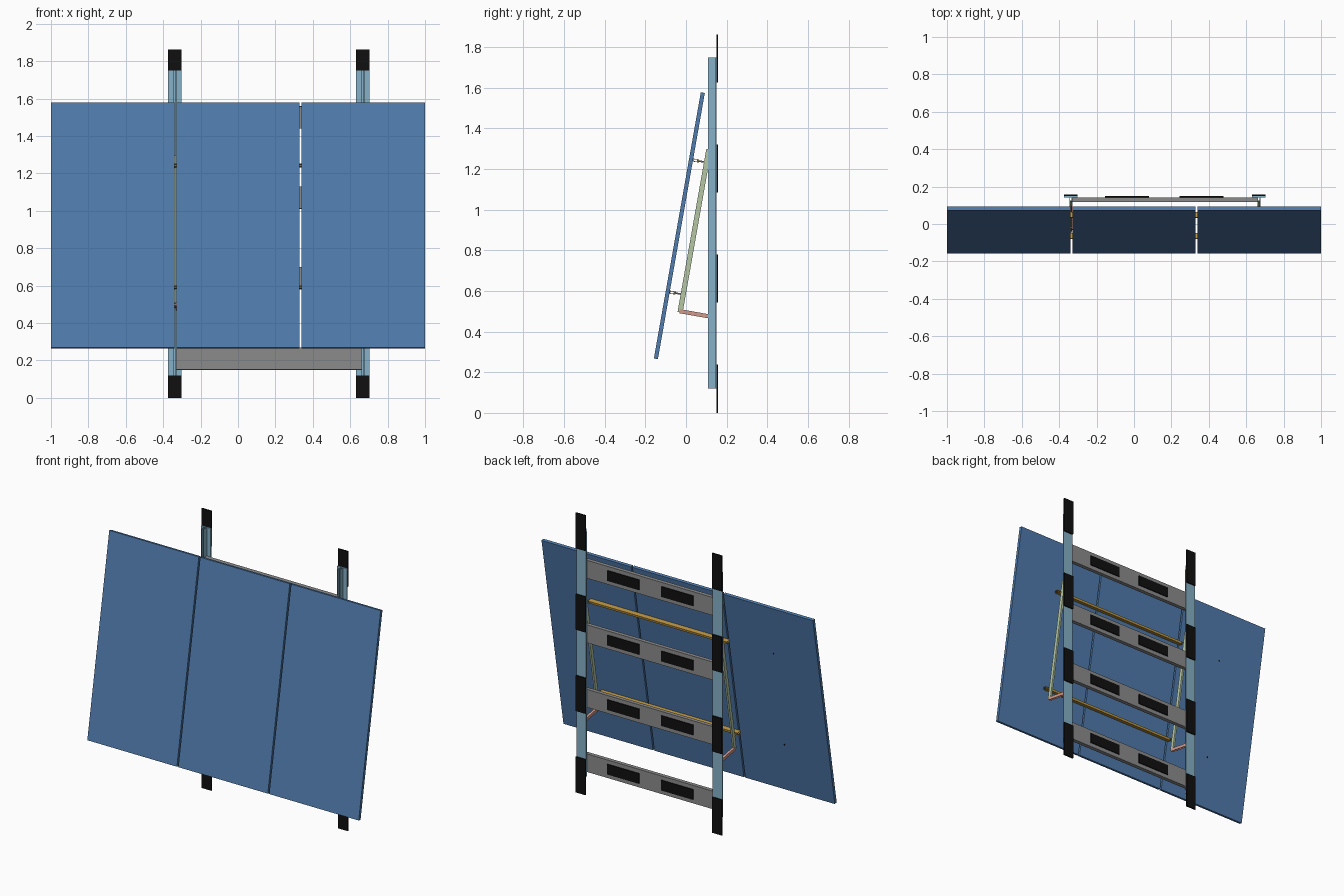
import bpy, bmesh, math
from mathutils import Vector

if "Cube" in bpy.data.objects:
    bpy.data.objects.remove(bpy.data.objects["Cube"])


def material(name, r, g, b):
    m = bpy.data.materials.new(name)
    m.diffuse_color = (r, g, b, 1)
    m.use_nodes = True
    m.node_tree.nodes["Principled BSDF"].inputs["Base Color"].default_value = m.diffuse_color
    return m


BLUE = material("panel_blue", 0.08, 0.20, 0.42)
PALE = material("rail_blue", 0.24, 0.44, 0.57)
GREEN = material("leg_green", 0.46, 0.57, 0.37)
RED = material("strut_red", 0.65, 0.32, 0.26)
GOLD = material("bar_gold", 0.50, 0.30, 0.05)
BLACK = material("pad_black", 0.005, 0.005, 0.005)
GREY = material("beam_grey", 0.26, 0.26, 0.26)

X, Y, Z = Vector((1, 0, 0)), Vector((0, 1, 0)), Vector((0, 0, 1))
TILT = math.radians(10)
UP = Vector((0, math.sin(TILT), math.cos(TILT)))      # along the panel
BACK = Vector((0, math.cos(TILT), -math.sin(TILT)))   # away from the panel
BASE = Vector((0, -0.158, 0.268))                     # lower front panel edge


def prism(name, profile, origin, u, v, path, mat):
    """Sweep a 2D profile (in axes u, v) along the vector path."""
    bm = bmesh.new()
    face = bm.faces.new([bm.verts.new(origin + u * a + v * b) for a, b in profile])
    out = bmesh.ops.extrude_face_region(bm, geom=[face])["geom"]
    bmesh.ops.translate(bm, vec=path, verts=[g for g in out if isinstance(g, bmesh.types.BMVert)])
    bmesh.ops.recalc_face_normals(bm, faces=bm.faces)
    mesh = bpy.data.meshes.new(name)
    bm.to_mesh(mesh)
    bm.free()
    mesh.materials.append(mat)
    ob = bpy.data.objects.new(name, mesh)
    bpy.context.collection.objects.link(ob)
    return ob


def rect(a0, a1, b0, b1):
    return [(a0, b0), (a1, b0), (a1, b1), (a0, b1)]


def channel(w, h, t):
    """U section, web at v = h, flanges reaching down to v = 0."""
    k = w / 2
    return [(-k, 0), (-k, h), (k, h), (k, 0), (k - t, 0), (k - t, h - t), (t - k, h - t), (t - k, 0)]


def circle(r, n=12):
    return [(r * math.cos(i * math.tau / n), r * math.sin(i * math.tau / n)) for i in range(n)]


RAIL_X = (-0.338, 0.667)
BAR_T = (0.335, 0.995)

# Three tilted panels with small gaps
for i in (-1, 0, 1):
    prism("panel", rect(0, 0.02, 0, 1.33), BASE + X * (0.67 * i - 0.33), BACK, UP, X * 0.66, BLUE)
    # Fastener heads on the panel backs
    for t in BAR_T:
        prism("panel_fastener", circle(0.004), BASE + X * 0.67 * i + UP * t + BACK * 0.02,
              X, UP, BACK * 0.003, BLACK)

# Vertical rails: back flange with a pair of forward webs
rail = [(-0.036, 0.15), (0.036, 0.15), (0.036, 0.143), (0.008, 0.143), (0.008, 0.108), (0.005, 0.108),
        (0.005, 0.143), (-0.005, 0.143), (-0.005, 0.108), (-0.008, 0.108), (-0.008, 0.143), (-0.036, 0.143)]
for x in RAIL_X:
    prism("vertical_rail", rail, Vector((x, 0, 0.12)), X, Y, Z * 1.63, PALE)
    # Adhesive pads behind each rail
    for i in range(4):
        prism("rail_pad", rect(-0.036, 0.036, 0.15, 0.158), Vector((x, 0, 0.542 * i)),
              X, Y, Z * 0.237, BLACK)
    # Tilted leg and the foot strut holding it off the rail
    prism("tilted_leg", channel(0.012, 0.025, 0.003), BASE + X * x + BACK * 0.075 + UP * 0.246,
          X, BACK, UP * 0.815, GREEN)
    prism("foot_strut", channel(0.016, 0.020, 0.003), BASE + X * x + BACK * 0.085 + UP * 0.241,
          X, UP, BACK * 0.15, RED)
    # Bolts joining the support bars to the leg
    for t in BAR_T:
        prism("leg_bolt", circle(0.004), BASE + X * x + UP * t + BACK * 0.04, X, UP, BACK * 0.04, GREY)

# Horizontal support bars behind the panels
for t in BAR_T:
    prism("support_bar", channel(0.015, 0.03, 0.003), BASE + X * -0.347 + UP * t + BACK * 0.02,
          UP, BACK, X * 1.024, GOLD)

# Channel cross beams with two pads each
for i in range(4):
    z = 0.21 + 0.43 * i
    prism("cross_beam", channel(0.12, 0.026, 0.004), Vector((-0.332, 0.117, z)), Z, Y, X * 0.992, GREY)
    for x in (-0.155, 0.243):
        prism("beam_pad", rect(-0.034, 0.034, 0, 0.006), Vector((x, 0.143, z)), Z, Y, X * 0.236, BLACK)
